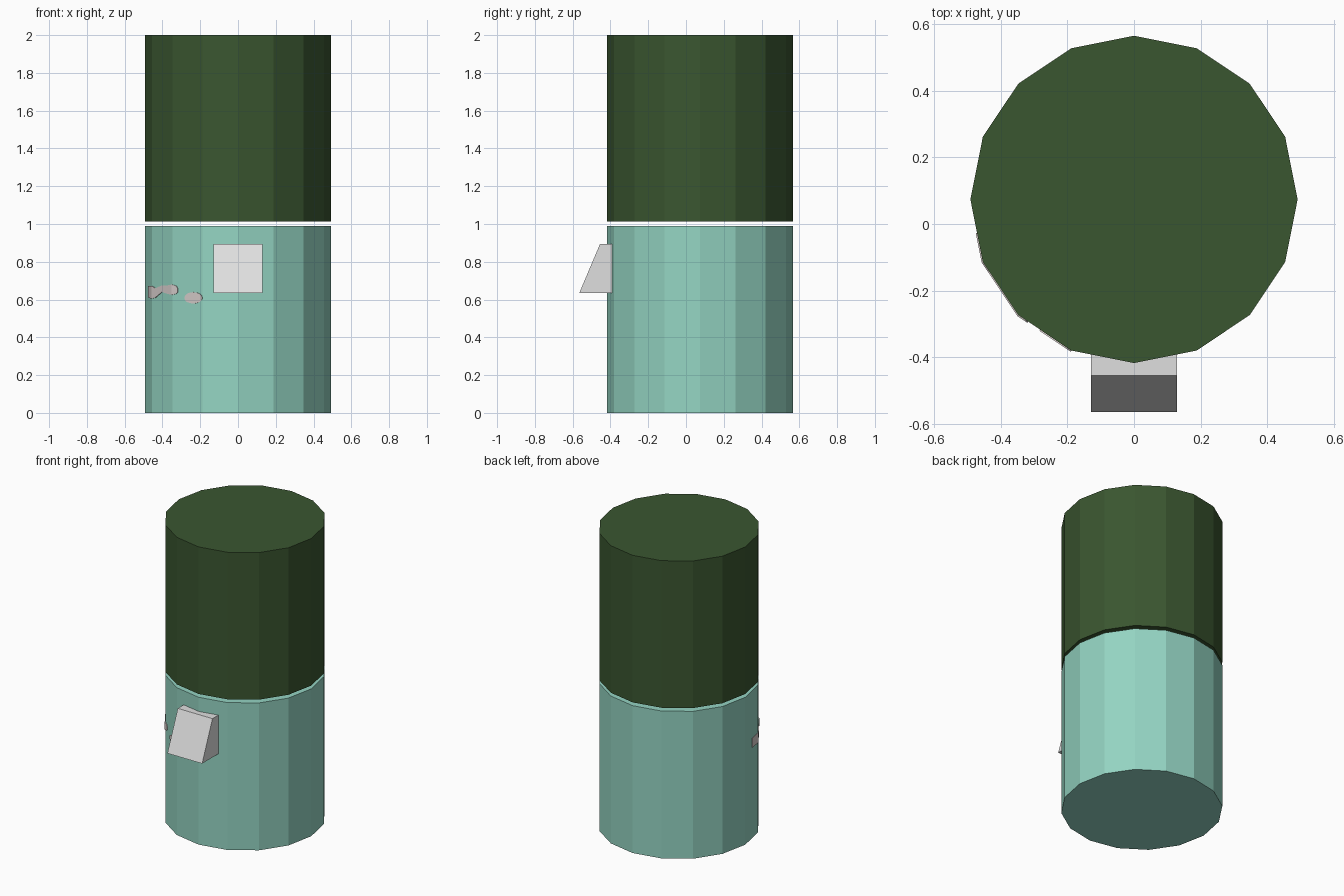
import bpy, bmesh, math

if "Cube" in bpy.data.objects:
    bpy.data.objects.remove(bpy.data.objects["Cube"])

RADIUS, CENTRE_Y, SIDES = 0.492, 0.074, 16


def material(name, rgb):
    lin = [(c / 255 / 12.92) if c / 255 <= 0.04045 else ((c / 255 + 0.055) / 1.055) ** 2.4 for c in rgb]
    m = bpy.data.materials.new(name)
    m.diffuse_color = (*lin, 1)
    m.use_nodes = True
    m.node_tree.nodes["Principled BSDF"].inputs["Base Color"].default_value = m.diffuse_color
    return m


green = material("dark green", (58, 86, 48))
teal = material("pale teal", (148, 212, 194))
grey = material("light grey", (223, 223, 223))
pinkish = material("pinkish grey", (215, 205, 203))


def make(name, verts, faces, mat):
    mesh = bpy.data.meshes.new(name)
    mesh.from_pydata(verts, [], faces)
    bm = bmesh.new()
    bm.from_mesh(mesh)
    bmesh.ops.recalc_face_normals(bm, faces=bm.faces)
    bm.to_mesh(mesh)
    bm.free()
    mesh.materials.append(mat)
    ob = bpy.data.objects.new(name, mesh)
    bpy.context.collection.objects.link(ob)
    return ob


def drum(name, z0, z1, mat):
    ring = [(RADIUS * math.cos(2 * math.pi * i / SIDES),
             CENTRE_Y + RADIUS * math.sin(2 * math.pi * i / SIDES)) for i in range(SIDES)]
    verts = [(x, y, z) for z in (z0, z1) for x, y in ring]
    faces = [(i, (i + 1) % SIDES, (i + 1) % SIDES + SIDES, i + SIDES) for i in range(SIDES)]
    faces += [tuple(range(SIDES)), tuple(range(SIDES, 2 * SIDES))]
    make(name, verts, faces, mat)


def front_y(x):
    # y of the faceted front wall at a given x
    step = 2 * math.pi / SIDES
    k = math.floor(math.acos(max(-1, min(1, x / RADIUS))) / step + 1e-6)
    xa, xb = RADIUS * math.cos(k * step), RADIUS * math.cos((k + 1) * step)
    ya, yb = RADIUS * math.sin(k * step), RADIUS * math.sin((k + 1) * step)
    t = (x - xa) / (xb - xa)
    return CENTRE_Y - (ya + t * (yb - ya))


def patch(name, columns):
    # thin raised plate following the wall: columns of (x, low z, high z)
    verts, faces = [], []
    for x, lo, hi in columns:
        y = front_y(x)
        length = math.hypot(x, y - CENTRE_Y)
        nx, ny = x / length, (y - CENTRE_Y) / length
        for d in (-0.002, 0.004):
            verts += [(x + nx * d, y + ny * d, lo), (x + nx * d, y + ny * d, hi)]
    for i in range(len(columns) - 1):
        a, b = 4 * i, 4 * i + 4
        faces += [(a + p, a + q, b + q, b + p) for p, q in ((0, 1), (1, 3), (3, 2), (2, 0))]
    e = 4 * (len(columns) - 1)
    faces += [(0, 1, 3, 2), (e, e + 1, e + 3, e + 2)]
    make(name, verts, faces, pinkish)


# Stacked body drums with a small gap
drum("lower_body", 0.0, 0.99, teal)
drum("upper_body", 1.012, 2.0, green)

# Wedge on the front
profile = [(-0.565, 0.635), (-0.455, 0.895), (-0.36, 0.895), (-0.36, 0.635)]
make("front_wedge", [(x, y, z) for x in (-0.129, 0.129) for y, z in profile],
     [(0, 1, 2, 3), (4, 5, 6, 7)] + [(i, (i + 1) % 4, (i + 1) % 4 + 4, i + 4) for i in range(4)], grey)

# Small pale patches on the lower body
patch("side_patch", [(-0.472, 0.61, 0.672), (-0.4545, 0.605, 0.672), (-0.435, 0.61, 0.66),
                     (-0.40, 0.64, 0.675), (-0.37, 0.63, 0.675), (-0.348, 0.625, 0.68),
                     (-0.325, 0.63, 0.672), (-0.318, 0.64, 0.66)])
patch("small_patch", [(-0.235 + 0.047 * math.cos(a), 0.609 - 0.029 * math.sin(a) - 0.001,
                       0.609 + 0.029 * math.sin(a) + 0.001)
                      for a in [math.pi * (1 - i / 8) for i in range(9)]])
